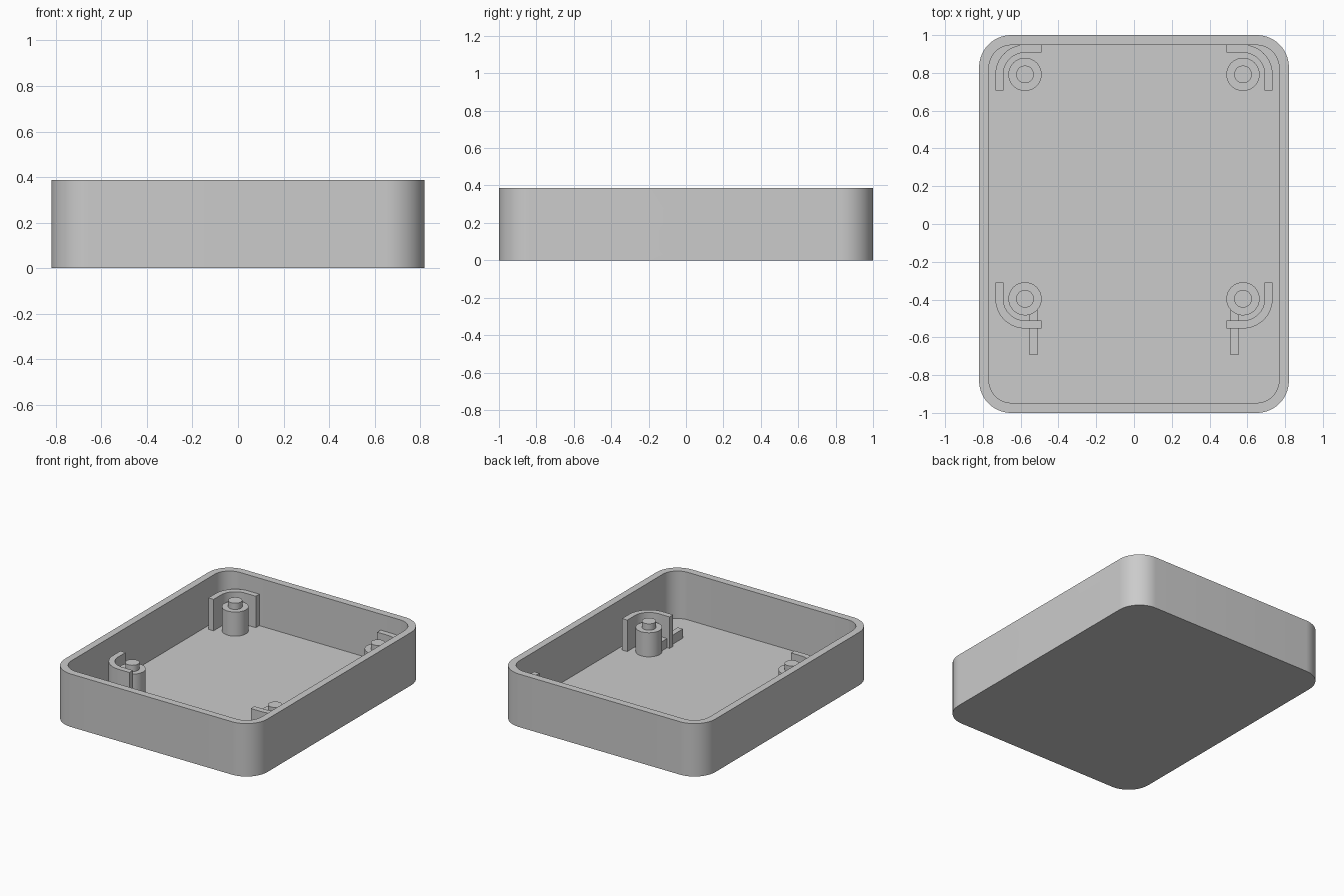
import bpy, bmesh, math
from mathutils import Matrix

if "Cube" in bpy.data.objects:
    bpy.data.objects.remove(bpy.data.objects["Cube"])

grey = bpy.data.materials.new("light grey plastic")
grey.diffuse_color = (0.6, 0.6, 0.6, 1)
grey.use_nodes = True
grey.node_tree.nodes["Principled BSDF"].inputs["Base Color"].default_value = grey.diffuse_color


def arc(cx, cy, r, a0, a1, n):
    """Points on an arc, angles in degrees."""
    return [(cx + r * math.cos(math.radians(a0 + (a1 - a0) * i / n)),
             cy + r * math.sin(math.radians(a0 + (a1 - a0) * i / n))) for i in range(n + 1)]


def rounded_rect(hx, hy, r, n=16):
    pts = []
    for k, (sx, sy) in enumerate([(1, 1), (-1, 1), (-1, -1), (1, -1)]):
        pts += arc(sx * (hx - r), sy * (hy - r), r, 90 * k, 90 * k + 90, n)
    return pts


def extrude(name, outline, z0, z1, matrix=None):
    """Closed prism from a flat outline."""
    bm = bmesh.new()
    face = bm.faces.new([bm.verts.new((x, y, z0)) for x, y in outline])
    out = bmesh.ops.extrude_face_region(bm, geom=[face])
    top = [v for v in out["geom"] if isinstance(v, bmesh.types.BMVert)]
    bmesh.ops.translate(bm, verts=top, vec=(0, 0, z1 - z0))
    if matrix:
        bm.transform(matrix)
    bmesh.ops.recalc_face_normals(bm, faces=bm.faces)
    mesh = bpy.data.meshes.new(name)
    bm.to_mesh(mesh)
    bm.free()
    mesh.materials.append(grey)
    obj = bpy.data.objects.new(name, mesh)
    bpy.context.collection.objects.link(obj)
    return obj


def activate(obj):
    bpy.ops.object.select_all(action='DESELECT')
    obj.select_set(True)
    bpy.context.view_layer.objects.active = obj


def smooth(obj):
    activate(obj)
    bpy.ops.object.shade_smooth_by_angle(angle=math.radians(30))


def cut(obj, cutter):
    mod = obj.modifiers.new("cut", 'BOOLEAN')
    mod.operation, mod.solver, mod.object = 'DIFFERENCE', 'EXACT', cutter
    cutter.hide_render = True
    activate(obj)
    bpy.ops.object.modifier_apply(modifier=mod.name)
    bpy.data.objects.remove(cutter)


FLOOR = 0.04

# Open tray with rounded corners
tray = extrude("tray", rounded_rect(0.82, 1.0, 0.17), 0, 0.387)
cut(tray, extrude("cavity_cutter", rounded_rect(0.768, 0.947, 0.12), FLOOR, 0.6))

# Rounded port opening through the right wall (profile x->y, y->z, depth->x)
turn = Matrix(((0, 0, 1, 0), (1, 0, 0, 0.267), (0, 1, 0, 0.143), (0, 0, 0, 1)))
cut(tray, extrude("port_cutter", rounded_rect(0.204, 0.099, 0.03, 6), 0.7, 0.9, turn))
smooth(tray)

# Corner supports: post, locating pin, curved guard, and a rib at the front pair
PX = 0.577
BASE = FLOOR - 0.01
for sx, side in ((-1, "left"), (1, "right")):
    for py, sy, end in ((0.792, 1, "back"), (-0.396, -1, "front")):
        tag = f"{end}_{side}"
        place = Matrix.Translation((sx * PX, py, 0)) @ Matrix.Diagonal((sx, sy, 1, 1))
        smooth(extrude("post_" + tag, arc(0, 0, 0.088, 0, 348.75, 31), BASE, 0.216, place))
        smooth(extrude("pin_" + tag, arc(0, 0, 0.047, 0, 345, 23), 0.2, 0.262, place))
        outline = ([(0.157, -0.086)] + arc(0, 0, 0.157, 0, 90, 16) + [(-0.086, 0.157), (-0.086, 0.115)]
                   + arc(0, 0, 0.115, 90, 0, 16) + [(0.115, -0.086)])
        smooth(extrude("guard_" + tag, outline, BASE, 0.27, place))
        if end == "front":
            rib = [(-0.066, 0.05), (-0.024, 0.05), (-0.024, 0.298), (-0.066, 0.298)]
            extrude("rib_" + tag, rib, BASE, 0.107, place)
